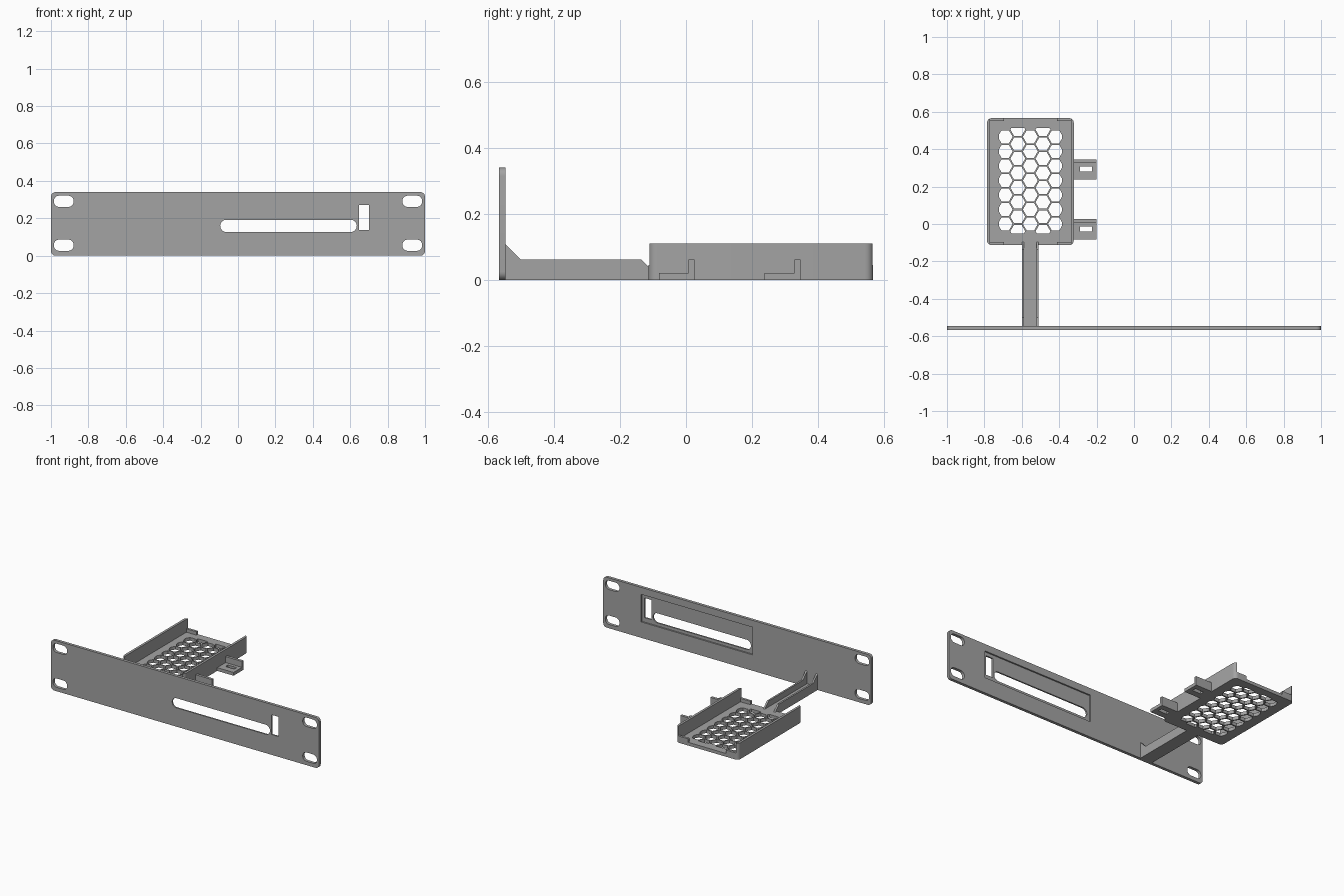
import bpy
import bmesh
from math import sin, cos, pi, radians, sqrt
from mathutils import Vector

cube = bpy.data.objects.get("Cube")
if cube:
    bpy.data.objects.remove(cube, do_unlink=True)

grey = bpy.data.materials.new("matte_grey")
grey.use_nodes = True
grey.diffuse_color = (0.37, 0.37, 0.37, 1)
bsdf = grey.node_tree.nodes["Principled BSDF"]
bsdf.inputs["Base Color"].default_value = grey.diffuse_color
bsdf.inputs["Roughness"].default_value = 0.7

# Axis maps: 2D profile (u, v) plus depth w to a 3D point
MAPS = {
    "x": lambda u, v, w: (w, u, v),
    "y": lambda u, v, w: (u, w, v),
    "z": lambda u, v, w: (u, v, w),
}


def rounded(u0, u1, v0, v1, r=0, steps=6):
    """Outline of a rectangle with optional corner rounding."""
    if r == 0:
        return [(u0, v0), (u1, v0), (u1, v1), (u0, v1)]
    corners = [(u1 - r, v1 - r), (u0 + r, v1 - r), (u0 + r, v0 + r), (u1 - r, v0 + r)]
    return [(cu + r * cos(a), cv + r * sin(a))
            for q, (cu, cv) in enumerate(corners)
            for a in [(q + i / steps) * pi / 2 for i in range(steps + 1)]]


def prism(name, outlines, axis, w0, w1, clip=()):
    """Extrude flat outlines along an axis, optionally clipped by planes."""
    bm = bmesh.new()
    for outline in outlines:
        bm.faces.new([bm.verts.new(MAPS[axis](u, v, w0)) for u, v in outline])
    for point, normal in clip:
        bmesh.ops.bisect_plane(bm, geom=bm.verts[:] + bm.edges[:] + bm.faces[:],
                               plane_co=point, plane_no=normal, clear_outer=True)
    ext = bmesh.ops.extrude_face_region(bm, geom=bm.faces[:], use_keep_orig=True)
    verts = [g for g in ext["geom"] if isinstance(g, bmesh.types.BMVert)]
    bmesh.ops.translate(bm, verts=verts, vec=Vector(MAPS[axis](0, 0, w1 - w0)))
    bmesh.ops.recalc_face_normals(bm, faces=bm.faces[:])
    mesh = bpy.data.meshes.new(name)
    bm.to_mesh(mesh)
    bm.free()
    mesh.materials.append(grey)
    obj = bpy.data.objects.new(name, mesh)
    bpy.context.collection.objects.link(obj)
    return obj


def activate(obj):
    bpy.ops.object.select_all(action="DESELECT")
    obj.select_set(True)
    bpy.context.view_layer.objects.active = obj


def cut(obj, cutter):
    """Subtract the cutter, then discard it."""
    mod = obj.modifiers.new("cut", "BOOLEAN")
    mod.operation = "DIFFERENCE"
    mod.solver = "EXACT"
    mod.object = cutter
    activate(obj)
    bpy.ops.object.modifier_apply(modifier=mod.name)
    bpy.data.objects.remove(cutter, do_unlink=True)


def smooth(obj):
    activate(obj)
    bpy.ops.object.shade_smooth_by_angle(angle=radians(30))


# Front panel with mounting slots, long slot, small window and rear recess
P0, P1 = -0.566, -0.546
panel = prism("front_panel", [rounded(-1, 1, 0, 0.34, 0.025)], "y", P0, P1)
holes = [rounded(s * 0.932 - 0.053, s * 0.932 + 0.053, z - 0.03, z + 0.03, 0.028)
         for s in (-1, 1) for z in (0.056, 0.291)]
holes.append(rounded(-0.095, 0.635, 0.127, 0.192, 0.032))
holes.append(rounded(0.647, 0.7, 0.137, 0.27))
cut(panel, prism("recess_cutter", [rounded(-0.115, 0.717, 0.107, 0.293)],
                 "y", P1 - 0.01, P1 + 0.05))
cut(panel, prism("slot_cutter", holes, "y", P0 - 0.05, P1 + 0.05))
smooth(panel)

# Tray: rounded block hollowed out, open at both ends except low corner lips
X0, X1, Y0, Y1 = -0.786, -0.322, -0.113, 0.566
WALL, FLOOR, LIP, TOP = 0.016, 0.022, 0.045, 0.11
tray = prism("tray", [rounded(X0, X1, Y0, Y1, 0.025)], "z", 0, TOP)
cut(tray, prism("cavity_cutter", [rounded(X0 + WALL, X1 - WALL, Y0 + WALL, Y1 - WALL)],
                "z", FLOOR, 0.3))
cut(tray, prism("end_cutter", [rounded(X0 + WALL, X1 - WALL, Y0 - 0.1, Y1 + 0.1)],
                "z", LIP, 0.3))
cut(tray, prism("opening_cutter", [rounded(X0 + 0.09, X1 - 0.09, Y0 - 0.1, Y1 + 0.1)],
                "z", FLOOR, 0.3))

# Honeycomb vents in the tray floor, trimmed to a rectangle
PITCH, HALF = 0.0777, 0.0345
cells = []
for col in range(5):
    cx = (X0 + X1) / 2 + (col - 2) * PITCH * sqrt(3) / 2
    odd = col % 2
    for row in range(7 + odd):
        cy = (row - odd / 2) * PITCH
        cells.append([(cx + HALF / cos(pi / 6) * cos(k * pi / 3),
                       cy + HALF / cos(pi / 6) * sin(k * pi / 3)) for k in range(6)])
trim = [((-0.722, 0, 0), (-1, 0, 0)), ((-0.386, 0, 0), (1, 0, 0)),
        ((0, -0.05, 0), (0, -1, 0)), ((0, 0.513, 0), (0, 1, 0))]
cut(tray, prism("vent_cutter", cells, "z", -0.05, 0.08, trim))
smooth(tray)

# Arm joining the panel to the tray, with a gusseted rib on each side
A0, A1, RIB = -0.6, -0.51, 0.012
prism("arm_floor", [rounded(A0, A1, P1 - 0.002, Y0 + 0.005)], "z", 0, FLOOR)
rib = [(P1 - 0.002, 0.001), (Y0 + 0.005, 0.001), (Y0 + 0.005, FLOOR - 0.001),
       (-0.094, FLOOR - 0.001), (-0.135, 0.062), (-0.5, 0.062), (P1 - 0.002, 0.11)]
for side, x in (("right", A0), ("left", A1 - RIB)):
    prism(side + "_arm_rib", [rib], "x", x, x + RIB)

# Slotted tie tabs on the left side of the tray
for name, y in (("front", -0.082), ("rear", 0.238)):
    profile = [(y, 0), (y + 0.108, 0), (y + 0.108, 0.062), (y + 0.09, 0.062),
               (y + 0.09, FLOOR), (y, FLOOR)]
    tab = prism(name + "_tab", [profile], "x", X1 - 0.005, -0.2)
    cut(tab, prism("tab_cutter", [rounded(-0.29, -0.225, y + 0.043, y + 0.069)],
                   "z", -0.05, 0.1))
